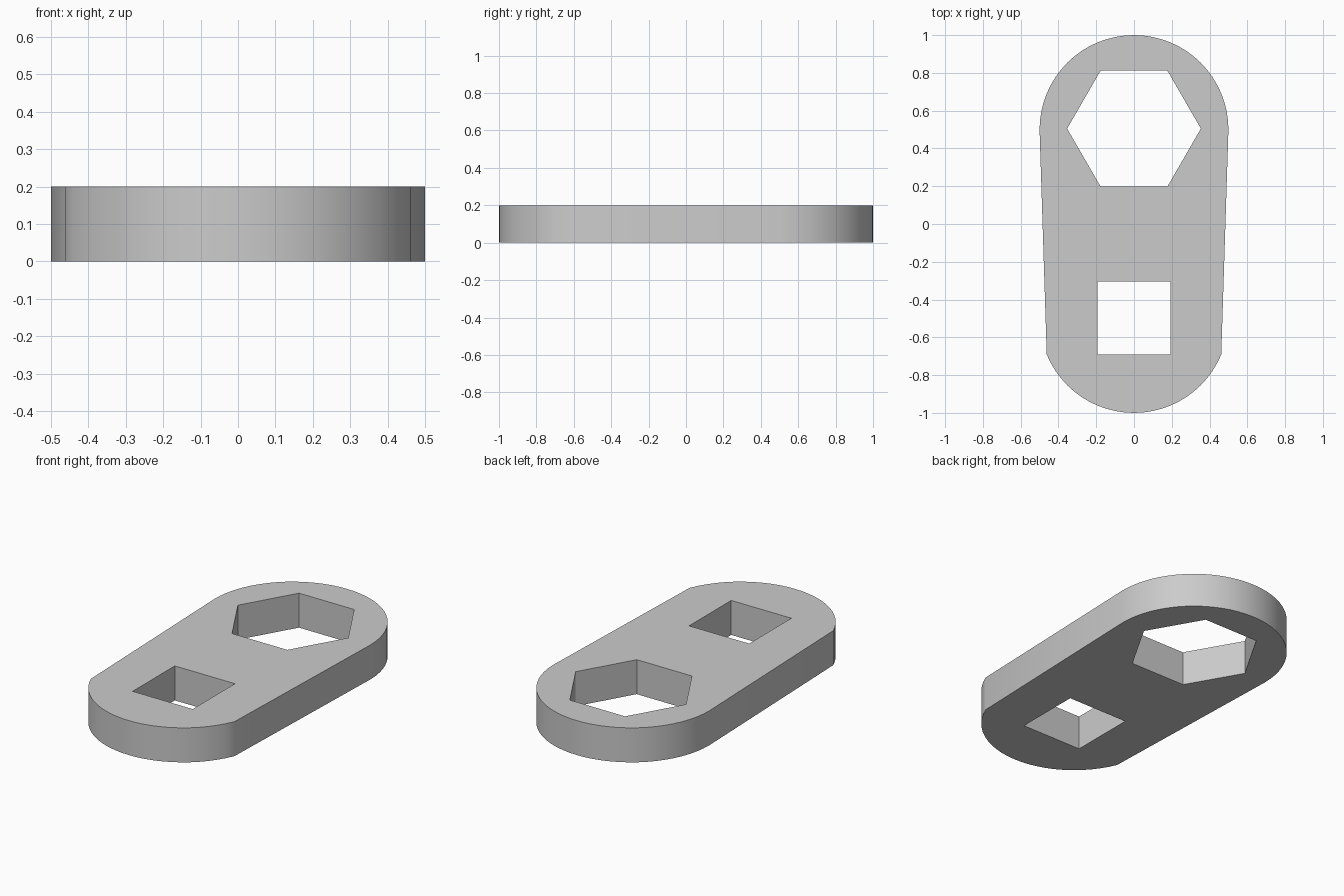
import bpy
import bmesh
from math import cos, sin, radians, pi

cube = bpy.data.objects.get("Cube")
if cube:
    bpy.data.objects.remove(cube, do_unlink=True)

THICK = 0.2

# Single plain grey material
grey = bpy.data.materials.new("plain grey")
grey.use_nodes = True
colour = (0.6, 0.6, 0.6, 1.0)
grey.diffuse_color = colour
grey.node_tree.nodes["Principled BSDF"].inputs["Base Color"].default_value = colour


def arc(cy, radius, start, end, steps):
    """Points along an arc centred on x = 0, angles in degrees."""
    angles = [radians(start + (end - start) * i / steps) for i in range(steps + 1)]
    return [(radius * cos(a), cy + radius * sin(a)) for a in angles]


def prism(name, outline, bottom, top):
    """Extrude a closed outline into a solid."""
    bm = bmesh.new()
    face = bm.faces.new([bm.verts.new((x, y, bottom)) for x, y in outline])
    result = bmesh.ops.extrude_face_region(bm, geom=[face])
    verts = [g for g in result["geom"] if isinstance(g, bmesh.types.BMVert)]
    bmesh.ops.translate(bm, verts=verts, vec=(0, 0, top - bottom))
    bmesh.ops.recalc_face_normals(bm, faces=bm.faces)
    mesh = bpy.data.meshes.new(name)
    bm.to_mesh(mesh)
    bm.free()
    mesh.materials.append(grey)
    obj = bpy.data.objects.new(name, mesh)
    bpy.context.collection.objects.link(obj)
    return obj


# Tapered plate with a full round back end and a shallower round front end
outline = arc(0.5, 0.5, 0, 180, 32) + arc(-0.5, 0.5, 202.5, 337.5, 24)
plate = prism("adapter_plate", outline, 0, THICK)

# Hexagonal and square through holes
hexagon = arc(0.505, 0.354, 0, 300, 5)
square = arc(-0.497, 0.193 * 2 ** 0.5, 45, 315, 3)
for name, shape in (("hexagon_cutter", hexagon), ("square_cutter", square)):
    cutter = prism(name, shape, -0.1, THICK + 0.1)
    cutter.hide_render = True
    cutter.hide_set(True)
    cut = plate.modifiers.new(name, "BOOLEAN")
    cut.operation = "DIFFERENCE"
    cut.solver = "EXACT"
    cut.object = cutter

# Apply the cuts, then smooth the rounded rim while keeping edges sharp
bpy.context.view_layer.objects.active = plate
plate.select_set(True)
for modifier in list(plate.modifiers):
    bpy.ops.object.modifier_apply(modifier=modifier.name)
for name in ("hexagon_cutter", "square_cutter"):
    bpy.data.objects.remove(bpy.data.objects[name], do_unlink=True)
bpy.ops.object.shade_smooth_by_angle(angle=radians(30))
